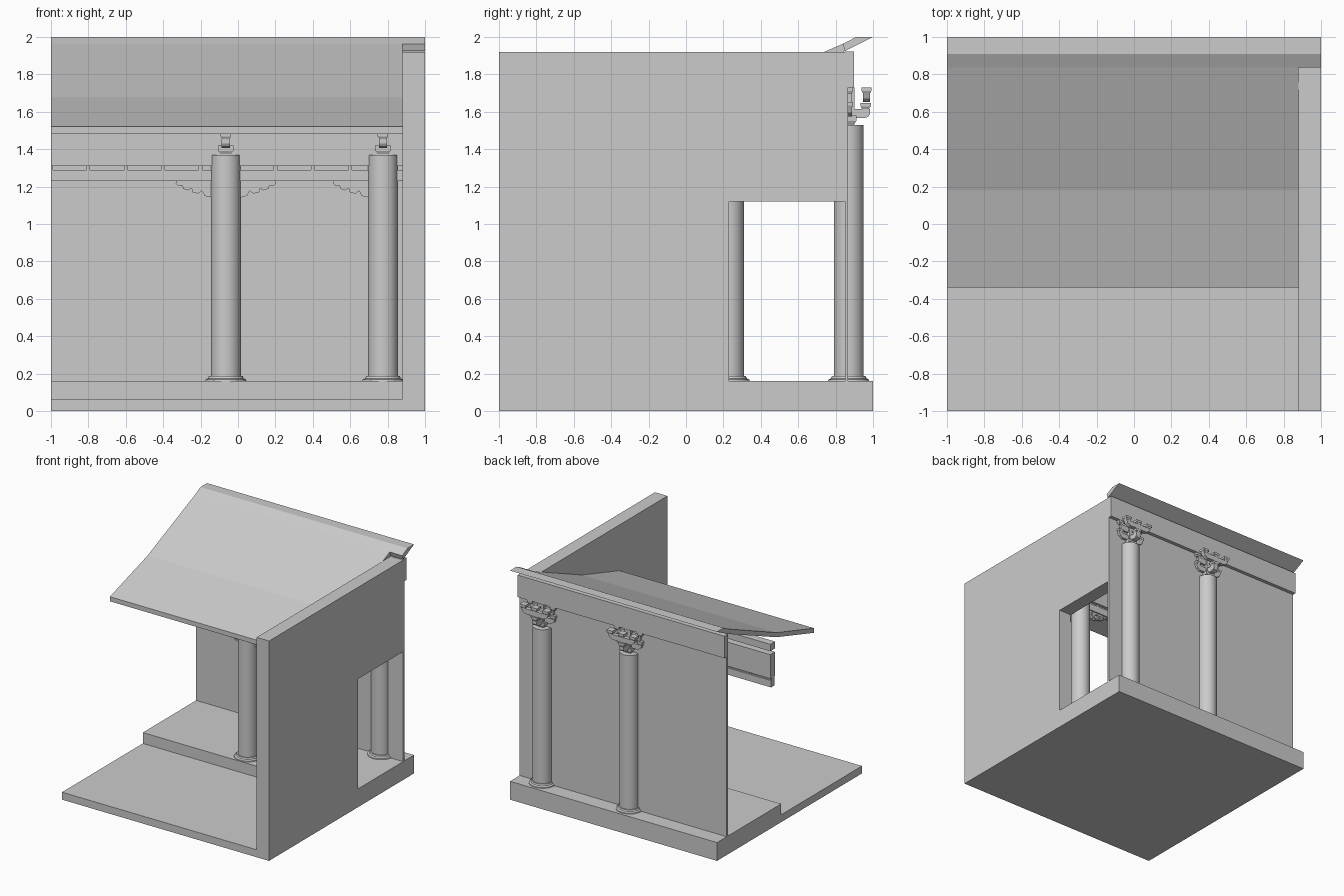
import bpy, bmesh, math
from mathutils import Vector

if "Cube" in bpy.data.objects:
    bpy.data.objects.remove(bpy.data.objects["Cube"])

COLUMN_X = (-0.065, 0.775)
FRONT_Y, BACK_Y = 0.23, 0.87


def finish(name, bm, smooth=False):
    bmesh.ops.recalc_face_normals(bm, faces=bm.faces)
    me = bpy.data.meshes.new(name)
    bm.to_mesh(me)
    bm.free()
    ob = bpy.data.objects.new(name, me)
    bpy.context.collection.objects.link(ob)
    if smooth:
        bpy.ops.object.select_all(action='DESELECT')
        ob.select_set(True)
        bpy.context.view_layer.objects.active = ob
        bpy.ops.object.shade_smooth_by_angle(angle=math.radians(35))
    return ob


def add_box(bm, x0, x1, y0, y1, z0, z1):
    ret = bmesh.ops.create_cube(bm, size=1)
    for v in ret["verts"]:
        v.co = Vector((x0 + (v.co.x + .5) * (x1 - x0),
                       y0 + (v.co.y + .5) * (y1 - y0),
                       z0 + (v.co.z + .5) * (z1 - z0)))


def box(name, *dims):
    bm = bmesh.new()
    add_box(bm, *dims)
    return finish(name, bm)


def add_prism(bm, pts, offset):
    """Extrude a closed outline of 3D points along offset."""
    face = bm.faces.new([bm.verts.new(p) for p in pts])
    ret = bmesh.ops.extrude_face_region(bm, geom=[face], use_keep_orig=True)
    verts = [g for g in ret["geom"] if isinstance(g, bmesh.types.BMVert)]
    bmesh.ops.translate(bm, verts=verts, vec=offset)


def prism_x(name, yz, x0, x1):
    bm = bmesh.new()
    add_prism(bm, [(x0, y, z) for y, z in yz], (x1 - x0, 0, 0))
    return finish(name, bm)


def column(name, x, y, top):
    # lathe: flared stone base, then shaft
    prof = [(0, .16), (.11, .16), (.108, .168), (.095, .175), (.09, .187),
            (.08, .187), (.08, top), (0, top)]
    bm = bmesh.new()
    vs = [bm.verts.new((r, 0, z)) for r, z in prof]
    es = [bm.edges.new(p) for p in zip(vs, vs[1:])]
    bmesh.ops.spin(bm, geom=vs + es, cent=(0, 0, 0), axis=(0, 0, 1),
                   angle=math.tau, steps=40)
    bmesh.ops.remove_doubles(bm, verts=bm.verts, dist=1e-5)
    bmesh.ops.translate(bm, verts=bm.verts, vec=(x, y, 0))
    return finish(name, bm, True)


def add_cup(bm, x, y, z, w=.03, h=.032):
    """Small bearing block with a tapered foot."""
    ret = bmesh.ops.create_cone(bm, cap_ends=True, segments=4, radius1=w * .95,
                                radius2=w * 1.3, depth=h * .4)
    for v in ret["verts"]:
        a, b = v.co.x, v.co.y
        v.co = Vector((x + (a - b) * .7071, y + (a + b) * .7071, v.co.z + z + h * .2))
    add_box(bm, x - w, x + w, y - w, y + w, z + h * .4, z + h)


def bracket_set(name, x, y, z, out):
    """Stacked column-top brackets, projecting in the out (+1/-1) y direction."""
    bm = bmesh.new()
    add_cup(bm, x, y, z, .042, .05)
    # outward arm with a curved belly
    arm = [(-.04, .04), (.085, .036), (.105, .044), (.115, .06), (.115, .085), (-.04, .085)]
    add_prism(bm, [(x - .022, y + out * a, z + b) for a, b in arm], (.044, 0, 0))
    # sideways arms on the column line and on the outer line
    side = [(-.13, .045), (-.12, .02), (-.09, 0), (.09, 0), (.12, .02), (.13, .045)]
    for yy, zz in ((y, .045), (y + out * .095, .122)):
        add_prism(bm, [(x + a, yy - .018, z + zz + b) for a, b in side], (0, .036, 0))
    for dx in (-.11, 0, .11):
        add_cup(bm, x + dx, y, z + .09, .024)
        add_cup(bm, x + dx, y + out * .095, z + .168, .028)
        add_cup(bm, x + dx, y, z + .168, .024)
    add_box(bm, x - .11, x + .11, y - .015, y + .015, z + .12, z + .17)
    add_cup(bm, x, y + out * .09, z + .085, .028)
    add_box(bm, x - .028, x + .028, y - .03, y + .03, z + .04, z + .2)
    return finish(name, bm)


def scroll_bracket(name, x, side):
    """Carved cloud-shaped corner piece beside a column, under the beam."""
    bm = bmesh.new()
    out = [(0, 0), (.185, 0), (.19, -.012), (.175, -.028), (.155, -.022), (.15, -.042),
           (.125, -.05), (.105, -.04), (.1, -.06), (.07, -.068), (.05, -.052),
           (.035, -.08), (0, -.088)]
    add_prism(bm, [(x + side * a, FRONT_Y - .015, 1.23 + b) for a, b in out], (0, .03, 0))
    # raised curls on both faces
    for cx, cz, r in ((.16, -.015, .011), (.122, -.028, .016), (.075, -.04, .02),
                      (.025, -.055, .02), (.035, -.018, .012), (.09, -.012, .009)):
        n = 14
        rings = []
        for i in range(n):
            a = math.tau * i / n
            rings.append([bm.verts.new((x + side * cx + math.cos(a) * rr, FRONT_Y + yy,
                                        1.23 + cz + math.sin(a) * rr))
                          for rr, yy in ((r, -.021), (r, .021), (r - .006, .021), (r - .006, -.021))])
        for i in range(n):
            p, q = rings[i], rings[(i + 1) % n]
            for k in range(4):
                bm.faces.new((p[k], p[(k + 1) % 4], q[(k + 1) % 4], q[k]))
    return finish(name, bm)


# Ground slab and raised platform
box("ground_slab", -1, 1, -1, .12, 0, .065)
box("platform", -1, 1, .115, 1, 0, .16)

# Side wall with a doorway that runs to its back edge
prism_x("side_wall", [(-1, 0), (.23, 0), (.23, 1.12), (.865, 1.12), (.865, 1.92), (-1, 1.92)], .88, 1)
box("doorway_sill", .88, 1, .23, 1, 0, .16)

# Rear wall panel and the deep beam above it
box("rear_wall", -1, 1, .85, .866, .16, 1.73)
box("rear_beam", -1, 1, .85, .897, 1.73, 1.922)

# Roof: bent slope, plus the steeper end strip that passes over the side wall
prism_x("roof_slope", [(-.34, 1.52), (.18, 1.68), (.838, 1.963), (.851, 1.925), (.18, 1.64), (-.34, 1.48)], -1, .88)
prism_x("roof_upper_strip", [(.838, 1.963), (.91, 2), (1, 2), (.851, 1.925)], -1, 1)

# Front beams with a thin spacer band between them
box("front_lower_beam", -1, .88, .205, .255, 1.23, 1.29)
box("front_main_beam", -1, .88, .2, .265, 1.31, 1.52)
box("front_purlin", -1, .88, .2, .265, 1.55, 1.61)
bm = bmesh.new()
for i in range(9):
    x0 = -1 + i * .2
    add_box(bm, x0 + .01, min(x0 + .19, .88), .22, .24, 1.29, 1.31)
    add_box(bm, x0 - .01 if i else x0, x0 + .01, .21, .25, 1.29, 1.31)
finish("spacer_band", bm)

# Columns, bracket sets and carved corner pieces
for i, x in enumerate(COLUMN_X):
    column(f"front_column_{i}", x, FRONT_Y, 1.37)
    column(f"rear_column_{i}", x, BACK_Y, 1.53)
    bracket_set(f"front_brackets_{i}", x, FRONT_Y, 1.37, -1)
    bracket_set(f"rear_brackets_{i}", x, BACK_Y, 1.53, 1)
    scroll_bracket(f"scroll_left_{i}", x - .078, -1)
scroll_bracket("scroll_right", COLUMN_X[0] + .078, 1)
